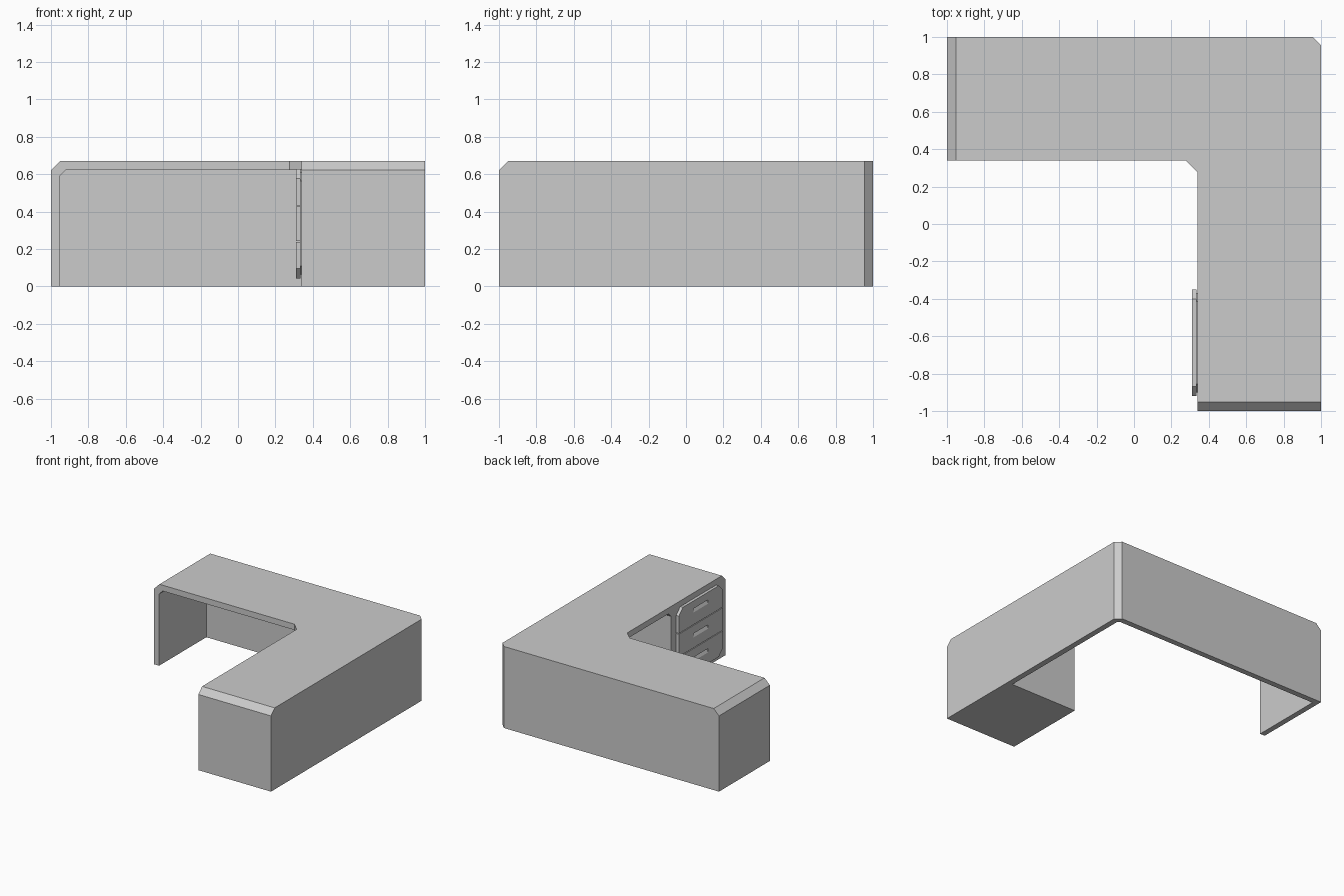
import bpy, bmesh
from mathutils import Vector

if "Cube" in bpy.data.objects:
    bpy.data.objects.remove(bpy.data.objects["Cube"])


def prism(name, pts, axis, lo, hi):
    """Extrude a 2D outline along an axis ('x': points are y,z; 'y': x,z; 'z': x,y)."""
    place = {'x': lambda p, d: (d, p[0], p[1]),
             'y': lambda p, d: (p[0], d, p[1]),
             'z': lambda p, d: (p[0], p[1], d)}[axis]
    bm = bmesh.new()
    face = bm.faces.new([bm.verts.new(place(p, lo)) for p in pts])
    res = bmesh.ops.extrude_face_region(bm, geom=[face])
    top = [v for v in res['geom'] if isinstance(v, bmesh.types.BMVert)]
    bmesh.ops.translate(bm, verts=top, vec=Vector(place((0, 0), hi - lo)))
    bmesh.ops.recalc_face_normals(bm, faces=bm.faces)
    me = bpy.data.meshes.new(name)
    bm.to_mesh(me)
    bm.free()
    ob = bpy.data.objects.new(name, me)
    bpy.context.collection.objects.link(ob)
    return ob


def chamfer(ob, mids, size):
    """Flat-bevel the edges whose midpoints are listed."""
    bm = bmesh.new()
    bm.from_mesh(ob.data)
    edges = [e for e in bm.edges for m in mids
             if ((e.verts[0].co + e.verts[1].co) / 2 - Vector(m)).length < 1e-3]
    bmesh.ops.bevel(bm, geom=edges, offset=size, segments=1, profile=0.5, affect='EDGES')
    bm.to_mesh(ob.data)
    bm.free()


def cut(ob, cutter):
    m = ob.modifiers.new("cut", 'BOOLEAN')
    m.operation = 'DIFFERENCE'
    m.solver = 'EXACT'
    m.object = cutter
    cutter.hide_render = True
    cutter.hide_set(True)


# L-shaped desk shell with waterfall ends
H = 0.67
desk = prism("desk_body", [(-1, 0.34), (0.275, 0.34), (0.34, 0.275), (0.34, -1), (1, -1),
                           (1, 0.955), (0.955, 1), (-1, 1)], 'z', 0, H)
chamfer(desk, [(-1, 0.67, H), (0.67, -1, H)], 0.048)

# Knee space, leaving thin panels and the drawer pedestal
knee = prism("knee_space_cutter", [(-0.955, -0.29), (0.953, -0.29), (0.953, 0.935),
                                   (0.935, 0.953), (-0.955, 0.953)], 'z', -0.1, 0.622)
chamfer(knee, [(-0.955, 0.3315, 0.622), (-0.001, -0.29, 0.622)], 0.033)
cut(desk, knee)

# Drawer fronts on the pedestal, corners clipped on the outside of the stack
Y0, Y1, C, G = -0.92, -0.35, 0.052, 0.003
fronts = {
    "bottom": [(Y0 + C, 0.043), (Y1 - C, 0.043), (Y1, 0.043 + C), (Y1, 0.24 - G), (Y0, 0.24 - G), (Y0, 0.043 + C)],
    "middle": [(Y0, 0.24 + G), (Y1, 0.24 + G), (Y1, 0.43 - G), (Y0, 0.43 - G)],
    "top": [(Y0, 0.43 + G), (Y1, 0.43 + G), (Y1, 0.628 - C), (Y1 - C, 0.628), (Y0 + C, 0.628), (Y0, 0.628 - C)],
}
for (level, pts), z in zip(fronts.items(), (0.145, 0.34, 0.545)):
    front = prism(level + "_drawer_front", pts, 'x', 0.31, 0.334)
    # Sloped finger pull
    pull = prism(level + "_pull_cutter", [(0.3, z - 0.032), (0.326, z + 0.02), (0.3, z + 0.02)],
                 'y', -0.73, -0.54)
    cut(front, pull)

# Inset backing joining the fronts to the pedestal
a, b, c, d, k = Y0 + 0.02, Y1 - 0.02, 0.063, 0.608, 0.045
prism("drawer_backing", [(a + k, c), (b - k, c), (b, c + k), (b, d - k), (b - k, d),
                         (a + k, d), (a, d - k), (a, c + k)], 'x', 0.331, 0.345)
